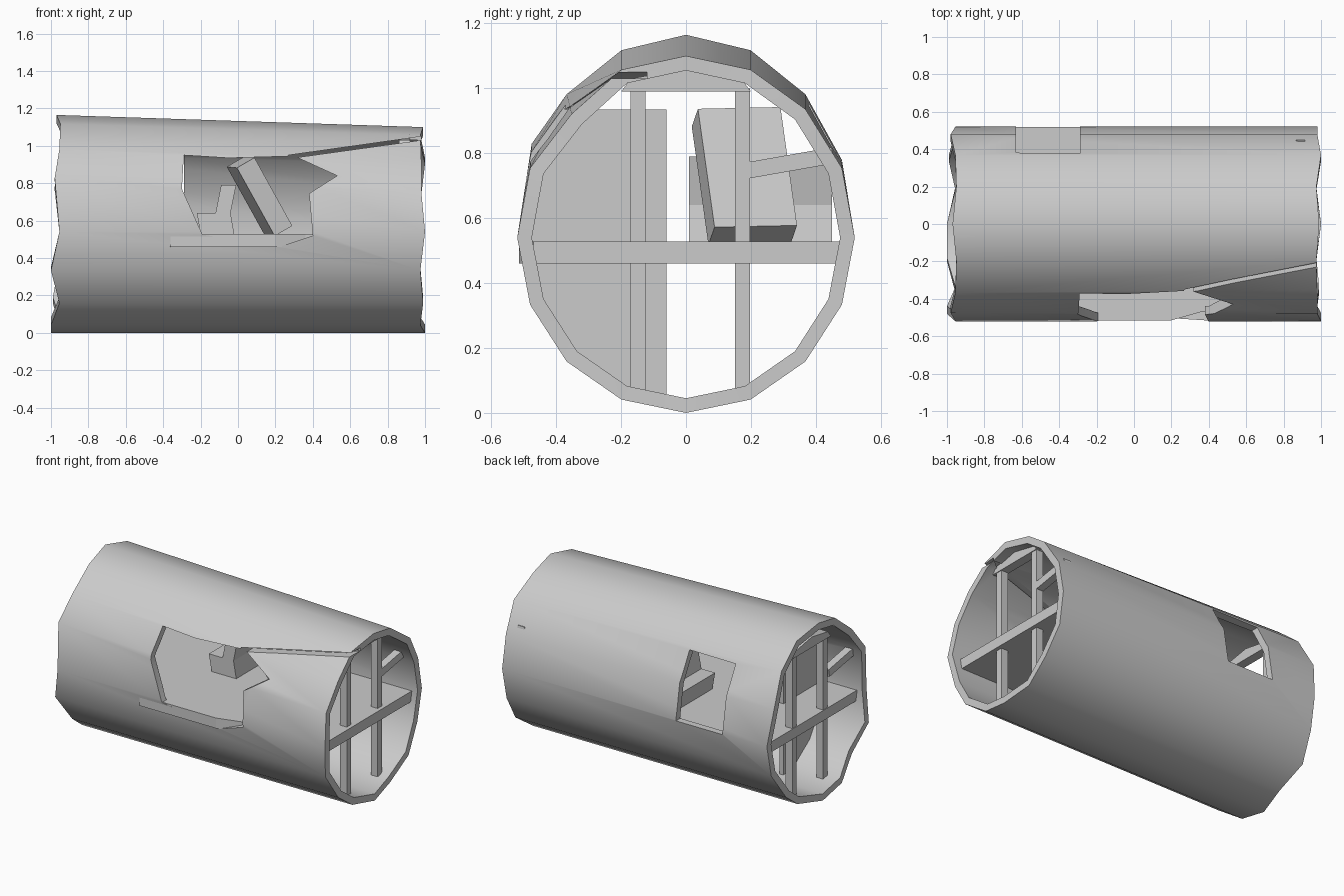
import bpy, bmesh, math
from mathutils import Matrix, Vector

if "Cube" in bpy.data.objects:
    bpy.data.objects.remove(bpy.data.objects["Cube"])

N = 16          # sides of the tube
CZ = 0.54       # height of the tube axis


def make(name, bm):
    bmesh.ops.recalc_face_normals(bm, faces=bm.faces)
    me = bpy.data.meshes.new(name)
    bm.to_mesh(me)
    bm.free()
    ob = bpy.data.objects.new(name, me)
    bpy.context.collection.objects.link(ob)
    return ob


def prism(name, pts, lo, hi, axis):
    """Extrude a 2D outline along x, y or z between lo and hi."""
    place = {'x': lambda a, b, t: (t, a, b),
             'y': lambda a, b, t: (a, t, b),
             'z': lambda a, b, t: (a, b, t)}[axis]
    bm = bmesh.new()
    r0 = [bm.verts.new(place(a, b, lo)) for a, b in pts]
    r1 = [bm.verts.new(place(a, b, hi)) for a, b in pts]
    n = len(pts)
    bm.faces.new(r0)
    bm.faces.new(r1)
    for i in range(n):
        bm.faces.new((r0[i], r0[(i + 1) % n], r1[(i + 1) % n], r1[i]))
    return make(name, bm)


def box(name, centre, size, rot=Matrix()):
    bm = bmesh.new()
    m = Matrix.Translation(centre) @ rot @ Matrix.Diagonal((*size, 1))
    bmesh.ops.create_cube(bm, size=1, matrix=m)
    return make(name, bm)


def ring(bm, x_values, top, inset):
    vs = []
    for i in range(N):
        a = 2 * math.pi * i / N
        c = -math.cos(a)
        half = top - CZ if c > 0 else CZ
        vs.append(bm.verts.new((x_values[i % len(x_values)],
                                math.sin(a) * (0.52 - inset),
                                CZ + c * (half - inset))))
    return vs


# Tapered tube shell with uneven torn ends
left_x = [-1.0, -0.955, -0.99, -0.96, -0.955, -0.98, -0.955, -0.95,
          -0.97, -0.95, -0.955, -0.98, -0.955, -1.0, -0.955, -1.0]
right_x = [1.0, 0.975, 0.99, 0.975, 0.98, 0.98]
bm = bmesh.new()
loops = [ring(bm, left_x, 1.165, 0), ring(bm, right_x, 1.10, 0),
         ring(bm, right_x, 1.10, 0.045), ring(bm, left_x, 1.165, 0.045)]
# shove the upper front skin inward at the right end, bulge it at the left
for lp in loops[1:3]:
    lp[10].co += Vector((0, 0.015, -0.015))
for lp in (loops[0], loops[3]):
    lp[11].co += Vector((0, 0.005, 0.05))
for j in range(4):
    a, b = loops[j], loops[(j + 1) % 4]
    for i in range(N):
        k = (i + 1) % N
        bm.faces.new((a[i], a[k], b[k], b[i]))
shell = make("tube_shell", bm)

# Openings: ragged breach, rear doorway and torn seam
cutters = [
    prism("breach_cutter", [(-0.29, 0.95), (-0.05, 0.935), (0.3, 0.945), (0.53, 0.84),
                            (0.38, 0.745), (0.4, 0.52), (0.22, 0.46), (-0.19, 0.525),
                            (-0.3, 0.77)], -0.8, -0.2, 'y'),
    prism("doorway_cutter", [(-0.63, 0.535), (-0.29, 0.535), (-0.29, 0.95), (-0.63, 0.95)],
          0.25, 0.8, 'y'),
    prism("seam_cutter", [(0.26, 0.93), (1.05, 1.04), (1.05, 1.06), (0.27, 0.95)],
          -0.8, -0.12, 'y'),
]
for c in cutters:
    c.hide_render = True
    c.hide_viewport = False
    m = shell.modifiers.new(c.name, 'BOOLEAN')
    m.operation = 'DIFFERENCE'
    m.solver = 'EXACT'
    m.object = c
bpy.context.view_layer.objects.active = shell
shell.select_set(True)
for c in cutters:
    bpy.ops.object.modifier_apply(modifier=c.name)
bpy.ops.object.shade_smooth_by_angle(angle=math.radians(35))
for c in cutters:
    bpy.data.objects.remove(c)

# Floor, pushed out through the skin below the breach
prism("floor", [(-0.92, -0.47), (-0.37, -0.47), (-0.36, -0.515), (0.2, -0.515),
                (0.36, -0.47), (0.94, -0.47), (0.94, 0.475), (-0.92, 0.475)],
      0.46, 0.528, 'z')

# Frames at both ends: posts, cap beam and a loose brace
for side, label in ((-1, "left"), (1, "right")):
    x = side * 0.89
    for y in (-0.148, 0.174):
        box(label + "_post", (x, y, 0.53), (0.05, 0.046, 0.94))
    prism(label + "_cap_beam", [(-0.2, 0.99), (0.2, 0.99), (0.17, 1.03), (0, 1.06), (-0.17, 1.03)],
          x - 0.03, x + 0.03, 'x')
    box(label + "_brace", (x, side * 0.32, 0.77), (0.05, 0.27, 0.05),
        Matrix.Rotation(side * math.radians(10), 4, 'X'))

# Half bulkhead
prism("bulkhead", [(-0.06, 0.05), (-0.19, 0.08), (-0.34, 0.18), (-0.45, 0.35), (-0.475, 0.53),
                   (-0.455, 0.78), (-0.35, 0.935), (-0.06, 0.935)], -0.67, -0.64, 'x')

# Seat, side profile extruded across
prism("seat", [(-0.2, 0.528), (-0.02, 0.528), (-0.04, 0.64), (-0.01, 0.79), (-0.09, 0.79),
               (-0.12, 0.64), (-0.22, 0.64)], 0.01, 0.45, 'y')

# Fallen slab leaning inside
box("leaning_panel", (0.115, 0.18, 0.73), (0.11, 0.26, 0.42),
    Matrix.Rotation(math.radians(-29), 4, 'Y') @ Matrix.Rotation(math.radians(7), 4, 'X')
    @ Matrix.Rotation(math.radians(10), 4, 'Z'))
